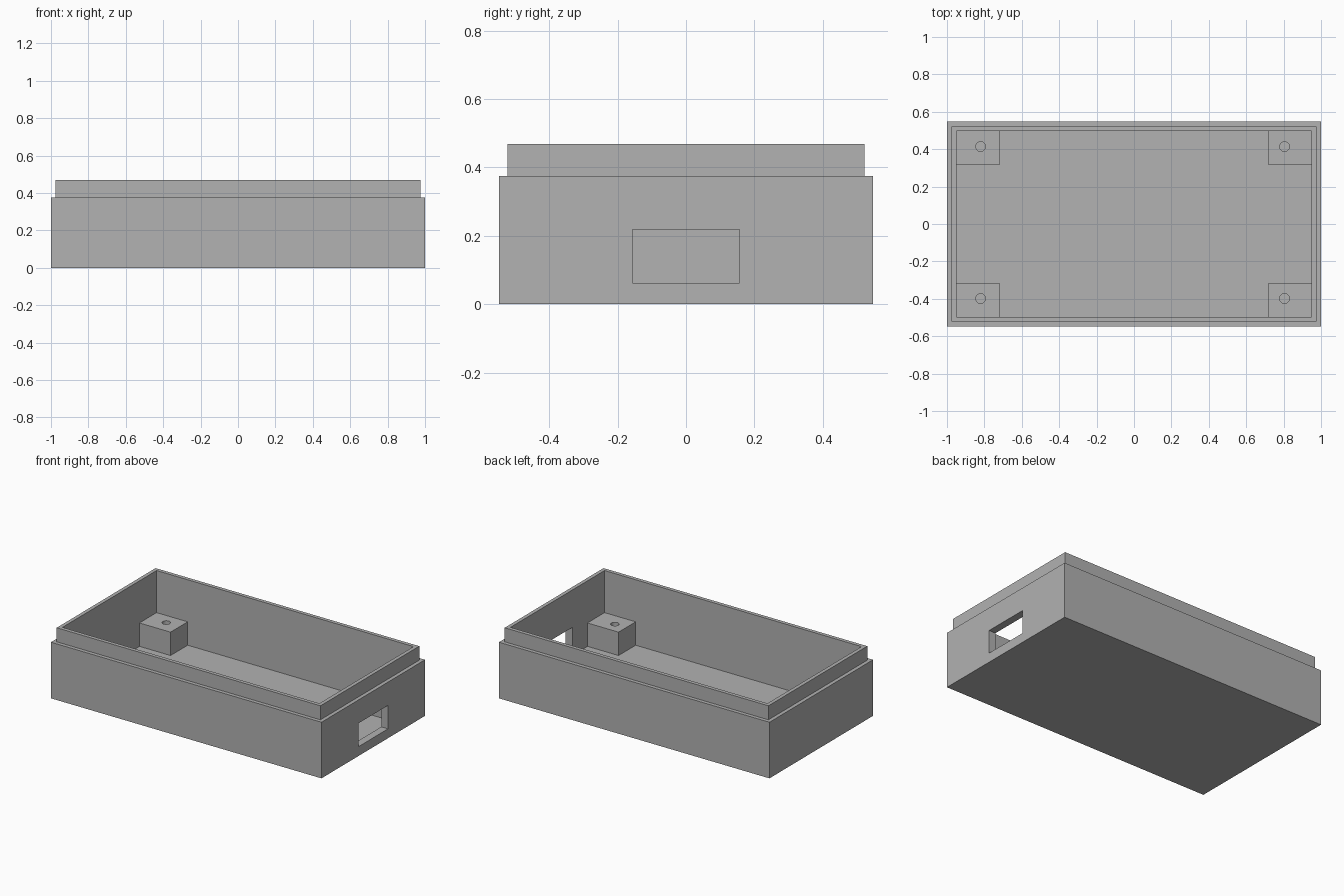
import bpy
import bmesh
from mathutils import Matrix, Vector

default_cube = bpy.data.objects.get("Cube")
if default_cube:
    bpy.data.objects.remove(default_cube, do_unlink=True)

MM = 1 / 32                      # one design unit
FLOOR = 1 * MM
WALL_TOP = 12 * MM
LIP_TOP = 15 * MM
POST_TOP = 6 * MM
HALF_X, HALF_Y = 1.0, 17.5 * MM
LIP_INSET, WALL = 0.025, 0.05

gray = bpy.data.materials.new("gray_plastic")
gray.use_nodes = True
gray.diffuse_color = (0.445, 0.445, 0.445, 1)
gray.node_tree.nodes["Principled BSDF"].inputs["Base Color"].default_value = gray.diffuse_color


def add_object(name, bm):
    bmesh.ops.recalc_face_normals(bm, faces=bm.faces)
    mesh = bpy.data.meshes.new(name)
    bm.to_mesh(mesh)
    bm.free()
    mesh.materials.append(gray)
    obj = bpy.data.objects.new(name, mesh)
    bpy.context.collection.objects.link(obj)
    return obj


def box(name, low, high):
    low, high = Vector(low), Vector(high)
    bm = bmesh.new()
    place = Matrix.Translation((low + high) / 2) @ Matrix.Diagonal((*(high - low), 1))
    bmesh.ops.create_cube(bm, size=1, matrix=place)
    return add_object(name, bm)


def cut(target, cutter):
    cutter.hide_render = True
    mod = target.modifiers.new("cut", "BOOLEAN")
    mod.operation = "DIFFERENCE"
    mod.solver = "EXACT"
    mod.object = cutter
    bpy.context.view_layer.objects.active = target
    bpy.ops.object.modifier_apply(modifier=mod.name)
    bpy.data.objects.remove(cutter, do_unlink=True)


# Tray: nested rectangles run up the outside, over the lip and down the inside
bm = bmesh.new()
rings = []
for inset, z in [(0, 0), (0, WALL_TOP), (LIP_INSET, WALL_TOP),
                 (LIP_INSET, LIP_TOP), (WALL, LIP_TOP), (WALL, FLOOR)]:
    x, y = HALF_X - inset, HALF_Y - inset
    rings.append([bm.verts.new((sx * x, sy * y, z))
                  for sx, sy in [(-1, -1), (1, -1), (1, 1), (-1, 1)]])
for lower, upper in zip(rings, rings[1:]):
    for i in range(4):
        j = (i + 1) % 4
        bm.faces.new((lower[i], lower[j], upper[j], upper[i]))
bm.faces.new(rings[0])
bm.faces.new(rings[-1])
tray = add_object("tray", bm)

# Connector opening through the +x wall
cut(tray, box("opening_cutter", (0.9, -5 * MM, 2 * MM), (1.1, 5 * MM, 7 * MM)))

# Corner screw posts with slightly offset pilot holes
for sx, side in [(-1, "right"), (1, "left")]:
    for sy, end in [(-1, "front"), (1, "back")]:
        xs = sorted((sx * 0.72, sx * (HALF_X - WALL)))
        ys = sorted((sy * 0.316, sy * (HALF_Y - WALL)))
        post = box(f"{end}_{side}_screw_post",
                   (xs[0], ys[0], FLOOR), (xs[1], ys[1], POST_TOP))
        bm = bmesh.new()
        centre = (sx * 26 * MM - MM / 4, sy * 13 * MM + MM / 4, POST_TOP / 2)
        bmesh.ops.create_cone(bm, cap_ends=True, segments=32, radius1=0.026,
                              radius2=0.026, depth=0.4,
                              matrix=Matrix.Translation(centre))
        cut(post, add_object("hole_cutter", bm))
        bpy.ops.object.select_all(action="DESELECT")
        post.select_set(True)
        bpy.context.view_layer.objects.active = post
        bpy.ops.object.shade_smooth_by_angle()
